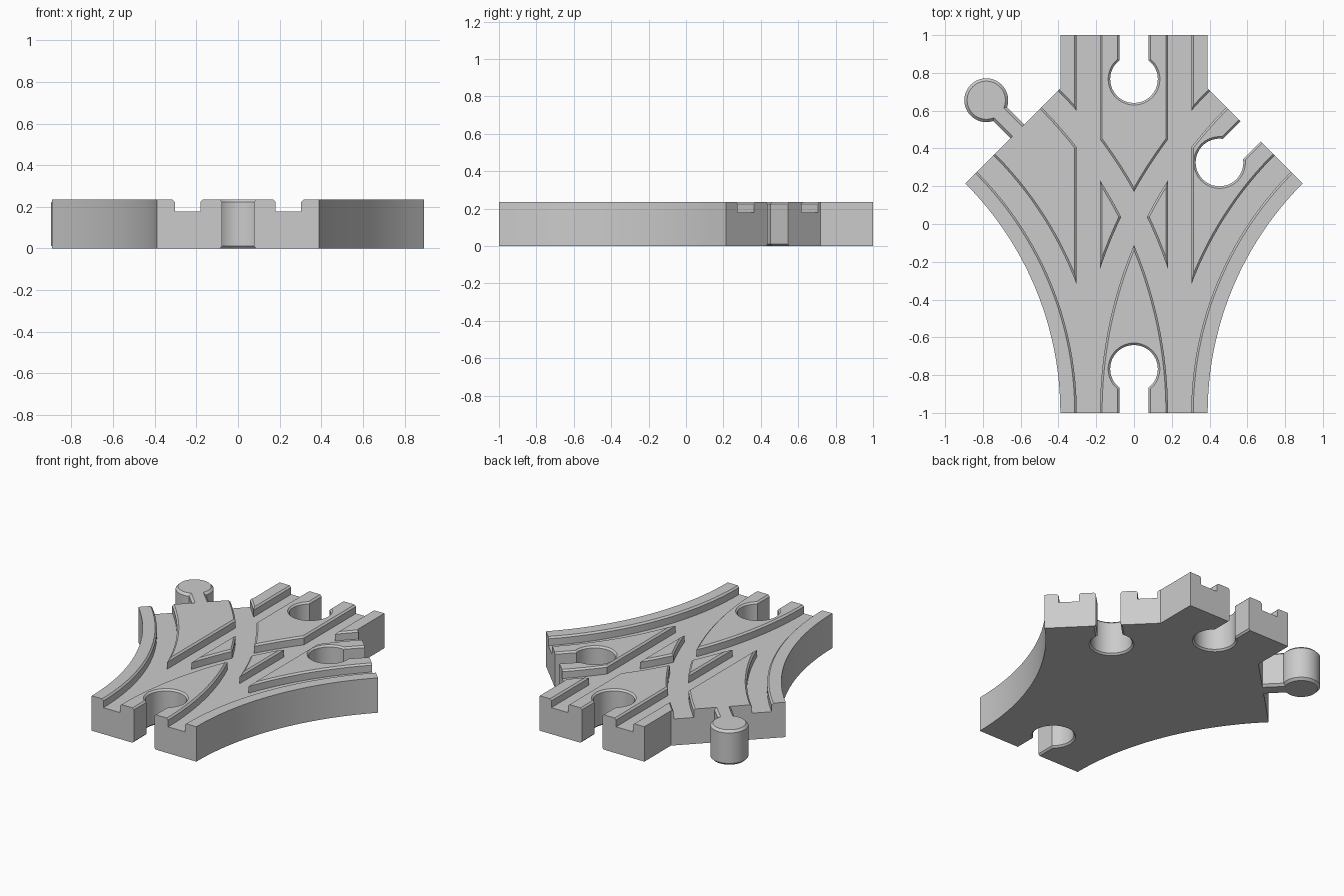
import bpy, bmesh, math
from mathutils import Vector

cube = bpy.data.objects.get("Cube")
if cube:
    bpy.data.objects.remove(cube, do_unlink=True)

HEIGHT = 0.235        # thickness of the track
FLOOR = 0.178         # groove floor height
HALF = 0.39           # half width of a track
BEND = 2.108          # centreline radius of the curved branches
NEAR, FAR = 0.18, 0.303   # groove walls, measured from the centreline
BEVEL = 0.011
REACH = 0.233         # connector centre to track end
S = math.sqrt(0.5)

grey = bpy.data.materials.new("plain_grey")
grey.use_nodes = True
colour = (0.6, 0.6, 0.6, 1)
grey.diffuse_color = colour
grey.node_tree.nodes["Principled BSDF"].inputs["Base Color"].default_value = colour


def loft(name, loops):
    """Bridge matching closed loops and cap both ends."""
    bm = bmesh.new()
    rings = [[bm.verts.new(p) for p in loop] for loop in loops]
    n = len(rings[0])
    for a, b in zip(rings, rings[1:]):
        for i in range(n):
            j = (i + 1) % n
            bm.faces.new((a[i], a[j], b[j], b[i]))
    bm.faces.new(rings[0])
    bm.faces.new(rings[-1])
    bmesh.ops.recalc_face_normals(bm, faces=bm.faces[:])
    mesh = bpy.data.meshes.new(name)
    bm.to_mesh(mesh)
    bm.free()
    mesh.materials.append(grey)
    ob = bpy.data.objects.new(name, mesh)
    bpy.context.collection.objects.link(ob)
    return ob


def on_arc(side, radius, angle):
    """Point on a branch that bends towards the given side."""
    return side * (BEND - radius * math.cos(angle)), -1 + radius * math.sin(angle)


def groove_section(a, b):
    """Groove cross-section with flared upper edges."""
    lip, over = HEIGHT - BEVEL, HEIGHT + 0.02
    flare = over - lip
    return [(a, FLOOR), (a, lip), (a - flare, over),
            (b + flare, over), (b, lip), (b, FLOOR)]


def keyhole(centre, direction, radius, half_slot, length, z, grow):
    """Round outline with a straight slot leaving along direction."""
    r, w = radius + grow, half_slot + grow
    start = math.asin(w / r)
    local = [(length, w)]
    for i in range(49):
        t = start + (2 * math.pi - 2 * start) * i / 48
        local.append((r * math.cos(t), r * math.sin(t)))
    local.append((length, -w))
    d = Vector(direction)
    side = Vector((-d.y, d.x))
    points = [Vector(centre) + d * u + side * v for u, v in local]
    return [(p.x, p.y, z) for p in points]


# Track body: curved flanks, angled branch ends and a straight rear arm
right = [on_arc(1, BEND - HALF, math.radians(45) * i / 24) for i in range(25)]
right += [(HALF, right[-1][1] + right[-1][0] - HALF), (HALF, 1)]
outline = right + [(-x, y) for x, y in reversed(right)]
body = loft("track_body", [[(x, y, z) for x, y in outline] for z in (0, HEIGHT)])

cutters = []

# Straight wheel grooves
for side in (-1, 1):
    section = groove_section(NEAR - 0.0005, FAR + 0.0005)
    cutters.append(loft("straight_groove_cutter",
                        [[(side * s, y, z) for s, z in section] for y in (-1.05, 1.05)]))

# Curved wheel grooves for both branches
angles = [math.radians(-1 + 47 * i / 28) for i in range(29)]
for side in (-1, 1):
    for a, b in ((BEND - FAR, BEND - NEAR), (BEND + NEAR, BEND + FAR)):
        section = groove_section(a, b)
        cutters.append(loft("curved_groove_cutter",
                            [[(*on_arc(side, s, t), z) for s, z in section] for t in angles]))

# Connector sockets at the front, rear and right-hand branch
end_x, end_y = on_arc(1, BEND, math.radians(45))
for end, direction in (((0, -1), (0, -1)), ((0, 1), (0, 1)), ((end_x, end_y), (S, S))):
    centre = Vector(end) - Vector(direction) * REACH
    levels = ((-0.02, BEVEL + 0.02), (BEVEL, 0),
              (HEIGHT - BEVEL, 0), (HEIGHT + 0.02, BEVEL + 0.02))
    cutters.append(loft("socket_cutter",
                        [keyhole(centre, direction, 0.126, 0.076, REACH + 0.06, z, g)
                         for z, g in levels]))

# Carve the body
bpy.context.view_layer.objects.active = body
for cutter in cutters:
    cutter.hide_render = True
    mod = body.modifiers.new("carve", "BOOLEAN")
    mod.operation = "DIFFERENCE"
    mod.solver = "EXACT"
    mod.object = cutter
    bpy.ops.object.modifier_apply(modifier=mod.name)
    bpy.data.objects.remove(cutter, do_unlink=True)

# Connector peg on the opposite branch
out = Vector((-S, S))
centre = Vector((-end_x, end_y)) + out * REACH
peg_bevel = 0.015
levels = ((0, -peg_bevel), (peg_bevel, 0), (HEIGHT - peg_bevel, 0), (HEIGHT, -peg_bevel))
peg = loft("connector_peg",
           [keyhole(centre, -out, 0.116, 0.052, REACH, z, g) for z, g in levels])

# Smooth the round walls, keep the edges crisp
bpy.ops.object.select_all(action="DESELECT")
for ob in (body, peg):
    ob.select_set(True)
bpy.context.view_layer.objects.active = body
bpy.ops.object.shade_smooth_by_angle(angle=math.radians(25))
